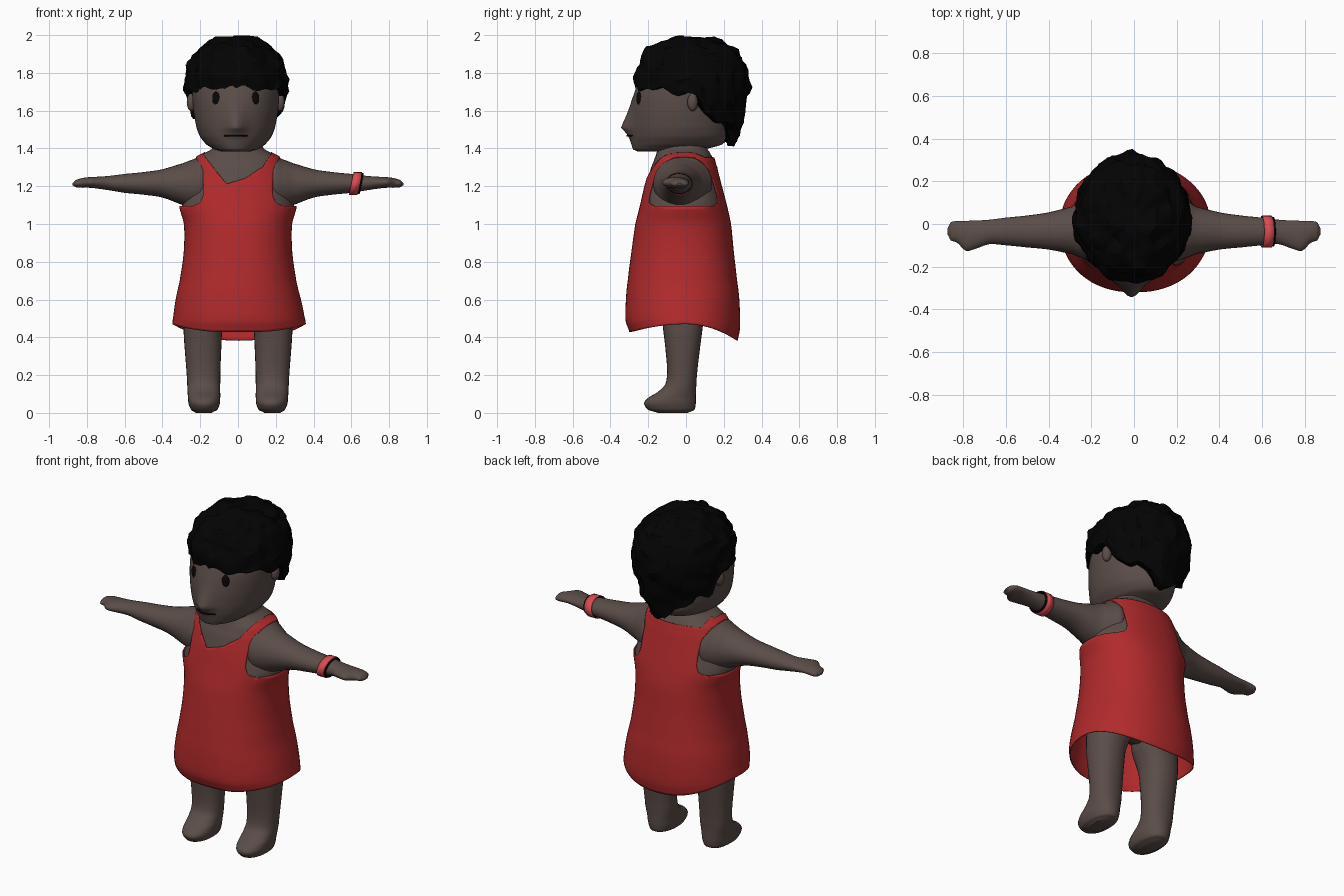
import bpy, bmesh, math
from mathutils import Vector, noise

if "Cube" in bpy.data.objects:
    bpy.data.objects.remove(bpy.data.objects["Cube"])


def material(name, r, g, b):
    m = bpy.data.materials.new(name)
    m.diffuse_color = (r, g, b, 1)
    m.use_nodes = True
    m.node_tree.nodes["Principled BSDF"].inputs["Base Color"].default_value = m.diffuse_color
    return m


SKIN = material("brown skin", 0.104, 0.074, 0.065)
RED = material("red cloth", 0.44, 0.023, 0.025)
PINK = material("bright red band", 0.72, 0.07, 0.085)
BLACK = material("black hair", 0.001, 0.001, 0.001)
DARK = material("dark features", 0.003, 0.002, 0.002)


def finish(name, bm, mat, angle=40):
    bmesh.ops.recalc_face_normals(bm, faces=bm.faces)
    me = bpy.data.meshes.new(name)
    bm.to_mesh(me)
    bm.free()
    me.materials.append(mat)
    ob = bpy.data.objects.new(name, me)
    bpy.context.collection.objects.link(ob)
    bpy.ops.object.select_all(action='DESELECT')
    ob.select_set(True)
    bpy.context.view_layer.objects.active = ob
    bpy.ops.object.shade_smooth_by_angle(angle=math.radians(angle))
    return ob


def loft(rings, caps=True):
    bm = bmesh.new()
    rows = [[bm.verts.new(p) for p in r] for r in rings]
    n = len(rows[0])
    for a, b in zip(rows, rows[1:]):
        for i in range(n):
            bm.faces.new((a[i], a[(i + 1) % n], b[(i + 1) % n], b[i]))
    if caps:
        bm.faces.new(rows[0])
        bm.faces.new(rows[-1])
    return bm


def smooth(rows, steps=4):
    """Catmull-Rom interpolation between section rows."""
    out = []
    for i in range(len(rows) - 1):
        p = [rows[max(i - 1, 0)], rows[i], rows[i + 1], rows[min(i + 2, len(rows) - 1)]]
        for s in range(steps):
            t = s / steps
            row = [0.5 * (2 * b + (c - a) * t + (2 * a - 5 * b + 4 * c - d) * t * t
                          + (3 * b - a - 3 * c + d) * t ** 3) for a, b, c, d in zip(*p)]
            row[0] = rows[i][0] + (rows[i + 1][0] - rows[i][0]) * t
            out.append(row)
    return out + [list(rows[-1])]


def oval(u0, u1, v0, v1, n=40, e=2.0):
    pts = []
    for i in range(n):
        c, s = math.cos(2 * math.pi * i / n), math.sin(2 * math.pi * i / n)
        c = math.copysign(abs(c) ** (2 / e), c)
        s = math.copysign(abs(s) ** (2 / e), s)
        pts.append(((u0 + u1) / 2 + (u1 - u0) / 2 * c, (v0 + v1) / 2 + (v1 - v0) / 2 * s))
    return pts


def upright(rows, grow=0.0, n=40, e=2.0, cx=0.0):
    return [[(x + cx, y, z) for x, y in oval(-h - grow, h + grow, a - grow, b + grow, n, e)]
            for z, h, a, b in rows]


def ellipsoid(name, loc, size, mat, turn=0.0):
    bm = bmesh.new()
    bmesh.ops.create_uvsphere(bm, u_segments=20, v_segments=12, radius=1)
    bmesh.ops.scale(bm, vec=size, verts=bm.verts)
    ob = finish(name, bm, mat)
    ob.location, ob.rotation_euler = loc, (0, 0, turn)


# Torso and neck (shoulders drawn in so the arms cover them)
chest = [(1.0, .278, -.260, .23), (1.1, .303, -.235, .208), (1.2, .285, -.212, .182),
         (1.3, .25, -.185, .157), (1.35, .222, -.165, .142), (1.38, .17, -.155, .125)]
hips = [(.57, .04, -.03, .03), (.60, .16, -.09, .09), (.65, .24, -.15, .14), (.75, .265, -.22, .19),
        (.85, .27, -.25, .21)]
neck = [(1.40, .135, -.148, .112), (1.45, .125, -.135, .105), (1.5, .12, -.13, .10)]
inner = [(z, h - {1.1: .006, 1.2: .025, 1.3: .012}.get(z, 0), a, b) for z, h, a, b in chest]
finish("torso", loft(upright(smooth(hips + inner + neck), 0, 48, 2.3)), SKIN)

# Dress shell with curved hem, cut into straps and neckline
skirt = [(.45, .345, -.292, .266), (.50, .338, -.311, .277), (.60, .322, -.310, .275),
         (.70, .300, -.300, .262), (.85, .279, -.281, .245)]
rings = upright(smooth(skirt + chest), .006, 64, 2.2)


def hem(p):
    x, y, z = p
    w = max(0, 1 - (z - .45) / .2)
    k = min(1, abs(y) / .28) ** 2
    return (x + .006 * w, y, z + w * (.02 - k * (.04 if y < 0 else .093)))


bm = loft([[hem(p) for p in r] for r in rings], caps=False)


def cut(bm, planes):
    """Remove the convex region where a*x + b*y + c*z > d for every plane."""
    for a, b, c, d in planes:
        nrm = Vector((a, b, c))
        bmesh.ops.bisect_plane(bm, geom=bm.verts[:] + bm.edges[:] + bm.faces[:], dist=1e-5,
                               plane_co=nrm * (d / nrm.length_squared), plane_no=nrm)
    gone = [f for f in bm.faces if all(
        Vector(p[:3]).dot(f.calc_center_median()) > p[3] for p in planes)]
    bmesh.ops.delete(bm, geom=gone, context='FACES')


def slope(k, x0, z0):
    return (-k, 0, 1, z0 - k * x0)


for s in (-1, 1):
    cut(bm, [(0, 0, 1, 1.095), (s, 0, 0, .185), (s, 0, -.5, .19 - .5 * 1.29),
             (s, 0, 1, .185 + 1.095 + .035), (s, 0, 2.5, .185 + 2.5 * 1.095 + .055),
             (2.5 * s, 0, 1, 2.5 * .185 + 1.095 + .055)])
cut(bm, [(0, -1, 0, 0), (-1, 0, 0, .06), slope(-1.25, -.06, 1.212)])
cut(bm, [(0, -1, 0, 0), (1, 0, 0, -.06), slope(.3, -.06, 1.212), slope(.67, .04, 1.242),
         slope(1.5, .13, 1.302)])
cut(bm, [(0, 1, 0, 0), (0, 0, 1, 1.352), (1, 0, 0, -.175), (-1, 0, 0, -.175)])
dress = finish("dress", bm, RED, 50)
sol = dress.modifiers.new("cloth thickness", 'SOLIDIFY')
sol.thickness, sol.offset = .005, 0

# Arms with mitten hands
arm = [(.10, 1.13, 1.33, -.13, .09), (.19, 1.075, 1.36, -.172, .138), (.235, 1.078, 1.343, -.163, .118),
       (.29, 1.100, 1.322, -.142, .083),
       (.40, 1.14, 1.29, -.12, .055), (.50, 1.155, 1.275, -.11, .04), (.60, 1.165, 1.265, -.10, .03),
       (.68, 1.178, 1.255, -.095, .02), (.75, 1.188, 1.25, -.118, .016), (.79, 1.192, 1.248, -.125, .015),
       (.83, 1.192, 1.242, -.088, .014), (.86, 1.195, 1.232, -.077, .008), (.875, 1.205, 1.217, -.05, -.02)]
# Legs with feet
leg = [(0, .14, .225, -.15, .01), (.015, .11, .248, -.20, .044), (.05, .096, .262, -.222, .052),
       (.08, .094, .265, -.20, .053), (.11, .094, .267, -.15, .053), (.15, .094, .269, -.11, .055),
       (.22, .093, .273, -.10, .06), (.35, .088, .283, -.11, .075), (.45, .08, .288, -.122, .088),
       (.56, .04, .282, -.135, .10), (.72, .02, .26, -.14, .11)]
for s, side in ((-1, "right"), (1, "left")):
    finish(side + "_arm", loft([[(s * x, y, z) for y, z in oval(c, d, a, b, 28)]
                                for x, a, b, c, d in smooth(arm)]), SKIN)
    finish(side + "_leg", loft([[(s * x, y, z) for x, y in oval(a, b, c, d, 28, 2.25)]
                                for z, a, b, c, d in smooth(leg)]), SKIN)

# Wristband with dark lining
for name, mat, x0, x1, g in (("wristband", PINK, .600, .645, .009), ("wristband_lining", DARK, .606, .655, .004)):
    sec = oval(-.10 - g, .028 + g, 1.165 - g, 1.263 + g, 28)
    band = finish(name, loft([[(x + .2 * (z - 1.215), y, z) for y, z in sec] for x in (x0, x1)], False), mat)
    m = band.modifiers.new("band thickness", 'SOLIDIFY')
    m.thickness, m.offset = .004, 0

# Head with a pointed nose drawn out of the face
CX = -.012
NOSE = [(1.40, 0), (1.45, .01), (1.48, .026), (1.51, .053), (1.54, .041), (1.58, .024), (1.63, .01), (1.69, 0)]


def nose(z):
    for (a, u), (b, v) in zip(NOSE, NOSE[1:]):
        if a <= z <= b:
            return u + (v - u) * (z - a) / (b - a)
    return 0


head = [(1.385, .08, -.26, .04), (1.395, .115, -.28, .10), (1.42, .155, -.285, .19),
        (1.46, .188, -.289, .222), (1.51, .208, -.291, .23), (1.6, .224, -.288, .235),
        (1.7, .230, -.272, .235), (1.8, .215, -.230, .22), (1.88, .15, -.16, .16), (1.93, .05, -.06, .07)]
rings = upright(smooth(head, 6), 0, 72, 2.0, CX)
finish("head", loft([[(x, y - (nose(z) * math.exp(-((x - CX) / .05) ** 2) if y < 0 else 0), z)
                      for x, y, z in r] for r in rings]), SKIN, 80)

# Eyes and ears
for s in (-1, 1):
    ellipsoid("eye", (CX + s * .105, -.250, 1.665), (.021, .010, .036), DARK, s * .45)
    ellipsoid("ear", (CX + s * .235, .035, 1.645), (.024, .028, .048), SKIN, s * .3)

# Mouth line, wrapped around the lips
top, low = [], []
bm = bmesh.new()
for i in range(13):
    x = -.06 + .01 * i
    y = -.033 - .257 * math.sqrt(1 - (x / .192) ** 2) - .019 * math.exp(-(x / .05) ** 2) - .002
    top.append(bm.verts.new((x + CX, y - .002, 1.471)))
    low.append(bm.verts.new((x + CX, y, 1.465)))
for i in range(12):
    bm.faces.new((low[i], low[i + 1], top[i + 1], top[i]))
mouth = finish("mouth", bm, DARK)
m = mouth.modifiers.new("thickness", 'SOLIDIFY')
m.thickness, m.offset = .006, 0

# Hair: lumpy cap with a low nape
HEM = [(0, 1.72), (60, 1.71), (78, 1.69), (97, 1.68), (106, 1.58), (130, 1.54), (155, 1.50), (172, 1.42), (180, 1.415)]


def hem_z(a):
    for (p, u), (q, v) in zip(HEM, HEM[1:]):
        if p <= a <= q:
            return u + (v - u) * (a - p) / (q - p)
    return 1.72


N, M = 72, 22
rings = []
for j in range(M + 2):
    ring = []
    for i in range(N):
        th = 2 * math.pi * i / N
        ang = math.degrees(math.acos(max(-1, min(1, math.cos(th)))))
        h = hem_z(ang) + .016 * math.sin(11 * th) * math.sin(3 * th + 1)
        t = max(.02, min(j, M) / M)
        z = 1.985 - (1.985 - h) * (1 - math.cos(t * math.pi / 2)) ** .85
        if z > 1.72:
            f = max(.01, 1 - ((z - 1.72) / .266) ** 2.4) ** (1 / 2.4)
        else:
            f = 1 - .85 * (1.72 - z) ** 1.05
        if j > M:
            f *= .85
        p = Vector((f * .268 * math.sin(th) - .007, .03 - f * .300 * math.cos(th), z))
        d = (p - Vector((0, .03, 1.7))).normalized()
        lump = .024 * noise.noise(p * 13) + .016 * noise.noise(p * 27)
        ring.append(p + d * (lump + .004))
    rings.append(ring)
finish("hair", loft(rings), BLACK, 30)
